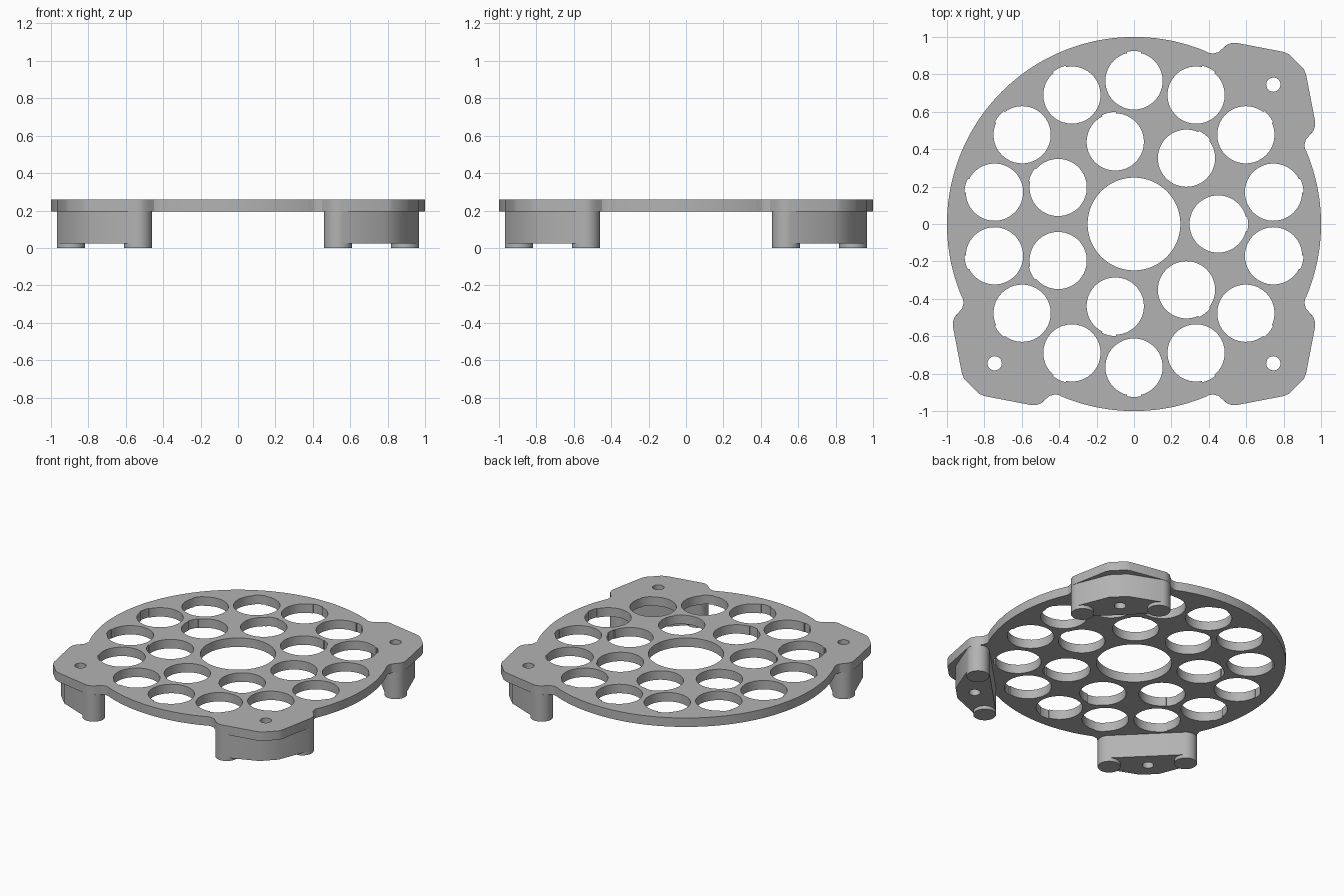
import bpy
from math import sin, cos, radians, hypot, atan2

if "Cube" in bpy.data.objects:
    bpy.data.objects.remove(bpy.data.objects["Cube"], do_unlink=True)

grey = bpy.data.materials.new("plain_grey")
grey.use_nodes = True
grey.diffuse_color = (0.45, 0.45, 0.45, 1)
grey.node_tree.nodes["Principled BSDF"].inputs["Base Color"].default_value = grey.diffuse_color


def arc(cx, cy, r, start, end, steps):
    """Points along an arc, angles in degrees."""
    angles = [radians(start + (end - start) * i / steps) for i in range(steps + 1)]
    return [(cx + r * cos(a), cy + r * sin(a)) for a in angles]


def circle(cx, cy, r, steps=48):
    return arc(cx, cy, r, 0, 360, steps)[:-1]


def turn(points, degrees):
    c, s = cos(radians(degrees)), sin(radians(degrees))
    return [(x * c - y * s, x * s + y * c) for x, y in points]


def mirrored(half):
    """Complete an outline that is symmetric about the x = y diagonal."""
    return half + [(y, x) for x, y in reversed(half)]


def slab(name, loops, bottom, top):
    """Extrude a flat outline; the loops after the first are holes."""
    curve = bpy.data.curves.new(name, "CURVE")
    curve.dimensions = "2D"
    curve.fill_mode = "BOTH"
    curve.extrude = (top - bottom) / 2
    for loop in loops:
        spline = curve.splines.new("POLY")
        spline.points.add(len(loop) - 1)
        for point, (x, y) in zip(spline.points, loop):
            point.co = (x, y, 0, 1)
        spline.use_cyclic_u = True
    obj = bpy.data.objects.new(name, curve)
    obj.location.z = (top + bottom) / 2
    bpy.context.collection.objects.link(obj)
    bpy.ops.object.select_all(action="DESELECT")
    obj.select_set(True)
    bpy.context.view_layer.objects.active = obj
    bpy.ops.object.convert(target="MESH")
    obj = bpy.context.view_layer.objects.active
    obj.data.materials.clear()
    obj.data.materials.append(grey)
    bpy.ops.object.shade_smooth_by_angle(angle=radians(25))
    return obj


def notched_hole(ring_radius, angle):
    """Round hole with a shallow notch on its outward side."""
    notch = 14
    pts = arc(ring_radius, 0, 0.153, notch, 360 - notch, 44)
    pts += arc(ring_radius, 0, 0.160, -notch, notch, 6)
    return turn(pts, angle)


# Corner lobes on three of the four corners
lobe = mirrored([(0.915, 0.40), (0.911, 0.42), (0.918, 0.45), (0.94, 0.476),
                 (0.96, 0.50), (0.969, 0.525), (0.968, 0.55), (0.92, 0.80),
                 (0.907, 0.83)])
corners = {"back_left": 0, "front_right": 180, "front_left": 270}
edge = atan2(lobe[0][1], lobe[0][0]) * 180 / radians(180)
rim = hypot(*lobe[0])

# Plate outline: rim arcs joined to the lobes
outline = []
for start, following in ((0, 180), (180, 270), (270, 360)):
    outline += turn(lobe, start)
    span = arc(0, 0, 1, start + 90 - edge, following + edge, 2 * (following - start) // 3)
    outline += span[1:-1]

# Plate with centre opening, two rings of holes and bolt holes
bolt = circle(0.745, 0.745, 0.038, 24)
holes = [circle(0, 0, 0.248, 72)]
holes += [notched_hole(0.765, 90 + i * 360 / 14) for i in range(14)]
holes += [notched_hole(0.45, i * 360 / 7) for i in range(7)]
holes += [turn(bolt, a) for a in corners.values()]
slab("plate", [outline] + holes, 0.195, 0.26)

# Feet: rounded blocks below the lobes, each with two round pads
foot = mirrored(arc(0.893, 0.535, 0.075, 225, 380, 20) + [(0.875, 0.785)])
for corner, angle in corners.items():
    slab(corner + "_foot", [turn(foot, angle), turn(bolt, angle)], 0.025, 0.195)
    for side, (x, y) in (("a", (0.893, 0.535)), ("b", (0.535, 0.893))):
        pad = turn(circle(x, y, 0.075, 40), angle)
        slab(corner + "_pad_" + side, [pad], 0, 0.025)
